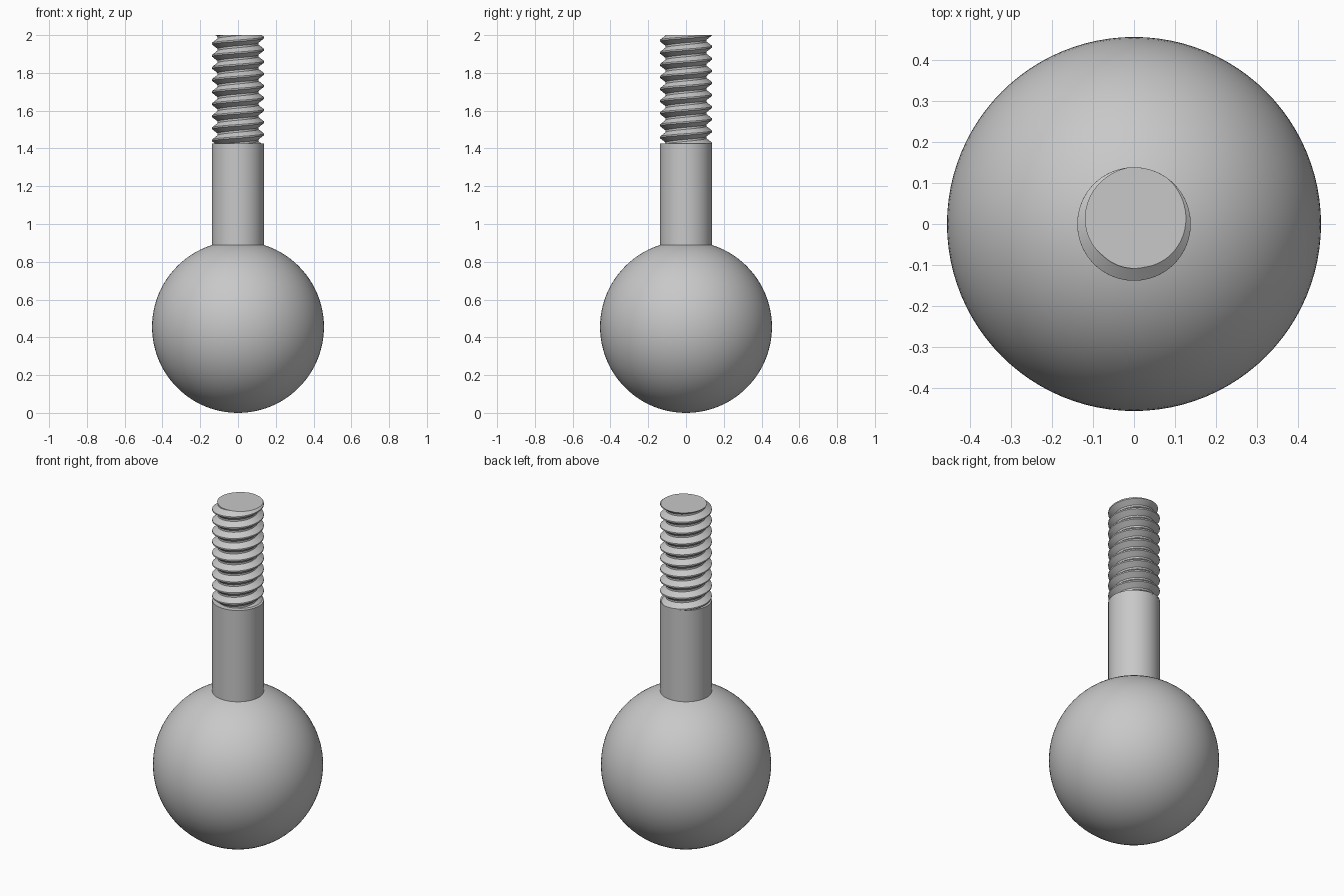
import bpy
import bmesh
import math

if "Cube" in bpy.data.objects:
    bpy.data.objects.remove(bpy.data.objects["Cube"], do_unlink=True)

BALL_R = 0.455
SHANK_R = 0.138
ROOT_R = 0.108
SHANK_TOP = 1.427
TOP = 2.0
PITCH = 0.064
SEGS = 72

steel = bpy.data.materials.new("grey_steel")
steel.use_nodes = True
colour = (0.58, 0.58, 0.58, 1.0)
steel.diffuse_color = colour
steel.node_tree.nodes["Principled BSDF"].inputs["Base Color"].default_value = colour


def finish(obj, name):
    """Name the part, give it the material and smooth it, keeping hard edges."""
    obj.name = name
    obj.data.name = name
    obj.data.materials.append(steel)
    bpy.ops.object.select_all(action="DESELECT")
    obj.select_set(True)
    bpy.context.view_layer.objects.active = obj
    bpy.ops.object.shade_smooth_by_angle(angle=math.radians(30))


# Ball
bpy.ops.mesh.primitive_uv_sphere_add(segments=96, ring_count=48, radius=BALL_R,
                                     location=(0, 0, BALL_R))
finish(bpy.context.object, "ball")

# Plain shank, sunk into the ball
shank_base = 0.8
bpy.ops.mesh.primitive_cylinder_add(vertices=96, radius=SHANK_R,
                                    depth=SHANK_TOP - shank_base,
                                    location=(0, 0, (SHANK_TOP + shank_base) / 2))
finish(bpy.context.object, "shank")

# Thread: a helical profile whose seam joins one pitch higher
profile = [(-0.06, SHANK_R), (0.06, SHANK_R), (0.42, ROOT_R), (0.58, ROOT_R)]
step = len(profile)
crest_angle = math.radians(75)
bm = bmesh.new()
columns = []
for i in range(SEGS):
    a = math.tau * i / SEGS
    lift = (a - crest_angle) / math.tau
    columns.append([bm.verts.new((r * math.cos(a), r * math.sin(a),
                                  TOP + PITCH * (turn + offset + lift)))
                    for turn in range(-12, 4) for offset, r in profile])
for i, col in enumerate(columns):
    following = columns[i + 1] if i + 1 < SEGS else columns[0][step:]
    for j in range(len(following) - 1):
        bm.faces.new((col[j], following[j], following[j + 1], col[j + 1]))

# Trim the thread flat at both ends and close it
for height, up in ((TOP, 1), (SHANK_TOP - 0.01, -1)):
    bmesh.ops.bisect_plane(bm, geom=bm.verts[:] + bm.edges[:] + bm.faces[:],
                           plane_co=(0, 0, height), plane_no=(0, 0, up),
                           clear_outer=True)
bmesh.ops.holes_fill(bm, edges=[e for e in bm.edges if e.is_boundary], sides=0)
bmesh.ops.recalc_face_normals(bm, faces=bm.faces[:])
mesh = bpy.data.meshes.new("threaded_end")
bm.to_mesh(mesh)
bm.free()
thread = bpy.data.objects.new("threaded_end", mesh)
bpy.context.collection.objects.link(thread)
finish(thread, "threaded_end")
